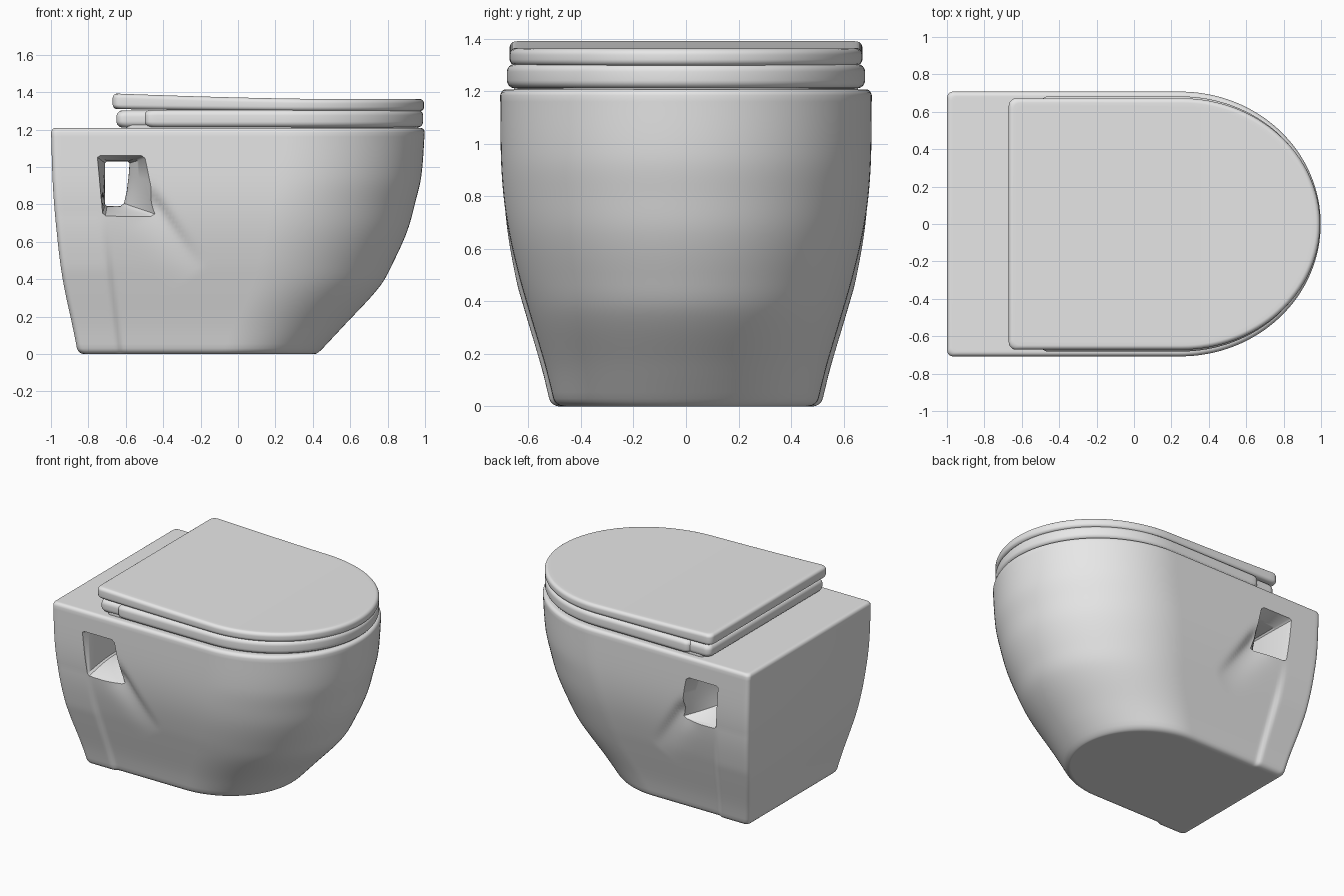
import bpy, bmesh, math

if "Cube" in bpy.data.objects:
    bpy.data.objects.remove(bpy.data.objects["Cube"])

ceramic = bpy.data.materials.new("pale_grey_ceramic")
ceramic.diffuse_color = (0.8, 0.8, 0.8, 1)
ceramic.use_nodes = True
ceramic.node_tree.nodes["Principled BSDF"].inputs["Base Color"].default_value = ceramic.diffuse_color


def finish(name, bm):
    bmesh.ops.recalc_face_normals(bm, faces=bm.faces)
    me = bpy.data.meshes.new(name)
    bm.to_mesh(me)
    bm.free()
    me.materials.append(ceramic)
    ob = bpy.data.objects.new(name, me)
    bpy.context.collection.objects.link(ob)
    return ob


def smooth(ob, angle=40):
    bpy.ops.object.select_all(action='DESELECT')
    ob.select_set(True)
    bpy.context.view_layer.objects.active = ob
    bpy.ops.object.shade_smooth_by_angle(angle=math.radians(angle))


def curve(table, z, k):
    """Smooth interpolation of column k of a table sorted by its first column."""
    n = len(table)
    i = max(j for j in range(n - 1) if table[j][0] <= z + 1e-9)

    def slope(j):
        a, b = table[max(j - 1, 0)], table[min(j + 1, n - 1)]
        return (b[k] - a[k]) / (b[0] - a[0])
    p, q = table[i], table[i + 1]
    h = q[0] - p[0]
    t = (z - p[0]) / h
    return (p[k] * (2*t**3 - 3*t*t + 1) + slope(i) * h * (t**3 - 2*t*t + t)
            + q[k] * (3*t*t - 2*t**3) + slope(i + 1) * h * (t**3 - t*t))


def half_outline(back, front, width, arc, r=0.03, side=60, nose=32):
    """Half of a D-shaped outline, from the rear corner to the front tip."""
    pts = []
    for i in range(6):
        a = math.pi / 2 * i / 5
        pts.append((back + r - r * math.cos(a + 0) , width - r + r * math.sin(a)))
    c = front - arc
    x0 = back + r
    pts += [(x0 + (c - x0) * i / side, width) for i in range(1, side + 1)]
    for i in range(1, nose + 1):
        a = math.pi / 2 * i / nose
        pts.append((c + arc * math.sin(a), width * math.cos(a) if i < nose else 0))
    return pts


def loft(name, rings):
    """Skin mirrored half outlines and close both ends with strips."""
    bm = bmesh.new()
    loops = []
    for half in rings:
        right = [bm.verts.new(p) for p in half]
        left = [bm.verts.new((x, -y, z)) for x, y, z in half[:-1]]
        loops.append((right, left + [right[-1]]))
    for (r0, l0), (r1, l1) in zip(loops, loops[1:]):
        bm.faces.new((r0[0], l0[0], l1[0], r1[0]))
        for i in range(len(r0) - 1):
            bm.faces.new((r0[i], r0[i+1], r1[i+1], r1[i]))
            bm.faces.new((l0[i], l0[i+1], l1[i+1], l1[i]))
    for r, l in (loops[0], loops[-1]):
        for i in range(len(r) - 2):
            bm.faces.new((r[i], r[i+1], l[i+1], l[i]))
        bm.faces.new((r[-2], r[-1], l[-2]))
    return finish(name, bm)


# Bowl body: height, back, front, half width, nose length
BODY = [
    (0.00, -0.855, 0.425, 0.498, 0.50),
    (0.15, -0.885, 0.565, 0.535, 0.58),
    (0.36, -0.930, 0.757, 0.597, 0.67),
    (0.50, -0.952, 0.835, 0.637, 0.71),
    (0.66, -0.970, 0.906, 0.674, 0.74),
    (0.80, -0.983, 0.945, 0.695, 0.75),
    (0.95, -0.992, 0.980, 0.705, 0.75),
    (1.21, -1.000, 1.000, 0.708, 0.75),
]


def dent(x, z):
    """Rear panel step and the soft groove running out of the side recess."""
    edge = -0.63 - 0.12 * z
    fade = min(1, max(0, (0.75 - z) / 0.3))
    d = 0.016 * fade / (1 + math.exp(min(40, max(-40, (x - edge) / 0.006))))
    px, pz, ux, uz = -0.43, 0.78, 0.23, -0.33
    L = math.hypot(ux, uz)
    t = ((x - px) * ux + (z - pz) * uz) / L**2
    s = ((x - px) * uz - (z - pz) * ux) / L
    if t < 1:
        amount = 0.035 * (1 - t) if t > 0 else 0.035 * math.exp(-(t / 0.3)**2)
        spread = 0.11 if s > 0 else 0.035
        d -= amount * math.exp(-(s / spread)**2)
    return d


levels = [(0.0, 0.04), (0.0, 0.03), (0.003, 0.018), (0.009, 0.009), (0.018, 0.003), (0.03, 0)]
levels += [(0.03 + 1.155 * i / 48, 0) for i in range(1, 49)]
levels += [(1.195, 0.003), (1.203, 0.009), (1.207, 0.016), (1.208, 0.024), (1.208, 0.034)]
rings = []
for z, e in levels:
    b, f, w, a = (curve(BODY, z, k) for k in (1, 2, 3, 4))
    fe = e * (0.4 if z < 0.1 else 1)
    half = half_outline(b + e, f - fe, w - e, a)
    rings.append([(x, y + (dent(x, z) if y > 0.3 and x < 0.1 else 0), z) for x, y in half])
body = loft("bowl_body", rings)

# Flared side recesses joined by a passage through the body
OUTER = [(-0.75, 1.05), (-0.735, 1.06), (-0.52, 1.06), (-0.50, 1.045), (-0.475, 0.93),
         (-0.44, 0.82), (-0.39, 0.73), (-0.42, 0.72), (-0.71, 0.735), (-0.725, 0.75)]
INNER = [(-0.71, 1.02), (-0.70, 1.03), (-0.59, 1.03), (-0.58, 1.02), (-0.585, 0.95),
         (-0.595, 0.87), (-0.61, 0.805), (-0.63, 0.79), (-0.70, 0.79), (-0.71, 0.80)]
depths = [0.0] + [i / 12 for i in range(1, 15)]
stations = [(-(0.42 + 0.28 * s), s) for s in reversed(depths)]
stations += [(0.42 + 0.28 * s, s) for s in depths]
bm = bmesh.new()
loops = []
for y, s in stations:
    k = s ** 1.7
    loops.append([bm.verts.new((i[0] + (o[0] - i[0]) * k, y, i[1] + (o[1] - i[1]) * k))
                  for i, o in zip(INNER, OUTER)])
n = len(INNER)
for p, q in zip(loops, loops[1:]):
    for i in range(n):
        bm.faces.new((p[i], p[(i+1) % n], q[(i+1) % n], q[i]))
bm.faces.new(loops[0])
bm.faces.new(loops[-1])
cutter = finish("recess_cutter", bm)
cutter.hide_render = True
mod = body.modifiers.new("side_recesses", 'BOOLEAN')
mod.operation = 'DIFFERENCE'
mod.solver = 'EXACT'
mod.object = cutter
bpy.context.view_layer.objects.active = body
bpy.ops.object.modifier_apply(modifier=mod.name)
bpy.data.objects.remove(cutter)
smooth(body)


def slab(name, z0, z1, back, front, width, arc, r, tilt=0.0):
    """Flat D-shaped plate with rounded edges and a slightly raised rear."""
    steps = [(0, z0, r + 0.02)]
    for i in range(7):
        a = math.pi / 2 * i / 6
        steps.append((0, z0 + r * (1 - math.cos(a)), r * (1 - math.sin(a))))
    for i in range(7):
        a = math.pi / 2 * i / 6
        steps.append((1, z1 - r * (1 - math.sin(a)), r * (1 - math.cos(a))))
    steps.append((1, z1, r + 0.02))
    rings = []
    for top, z, e in steps:
        half = half_outline(back + e, front - e, width - e, arc - e, 0.04, 24)
        rings.append([(x, y, z + (tilt if top else tilt * 0.4) * max(0, (0.5 - x) / 1.17)**1.5)
                      for x, y in half])
    smooth(loft(name, rings), 50)


# Seat, its narrower hinge block, and the closed lid
slab("seat", 1.212, 1.305, -0.50, 0.990, 0.682, 0.74, 0.03)
slab("hinge_block", 1.210, 1.303, -0.65, -0.20, 0.660, 0.20, 0.035)
slab("lid", 1.298, 1.363, -0.67, 0.995, 0.672, 0.74, 0.024, 0.03)

# Low bearing pad between seat and bowl
slab("seat_bearing", 1.200, 1.225, -0.60, 0.965, 0.655, 0.73, 0.006)
